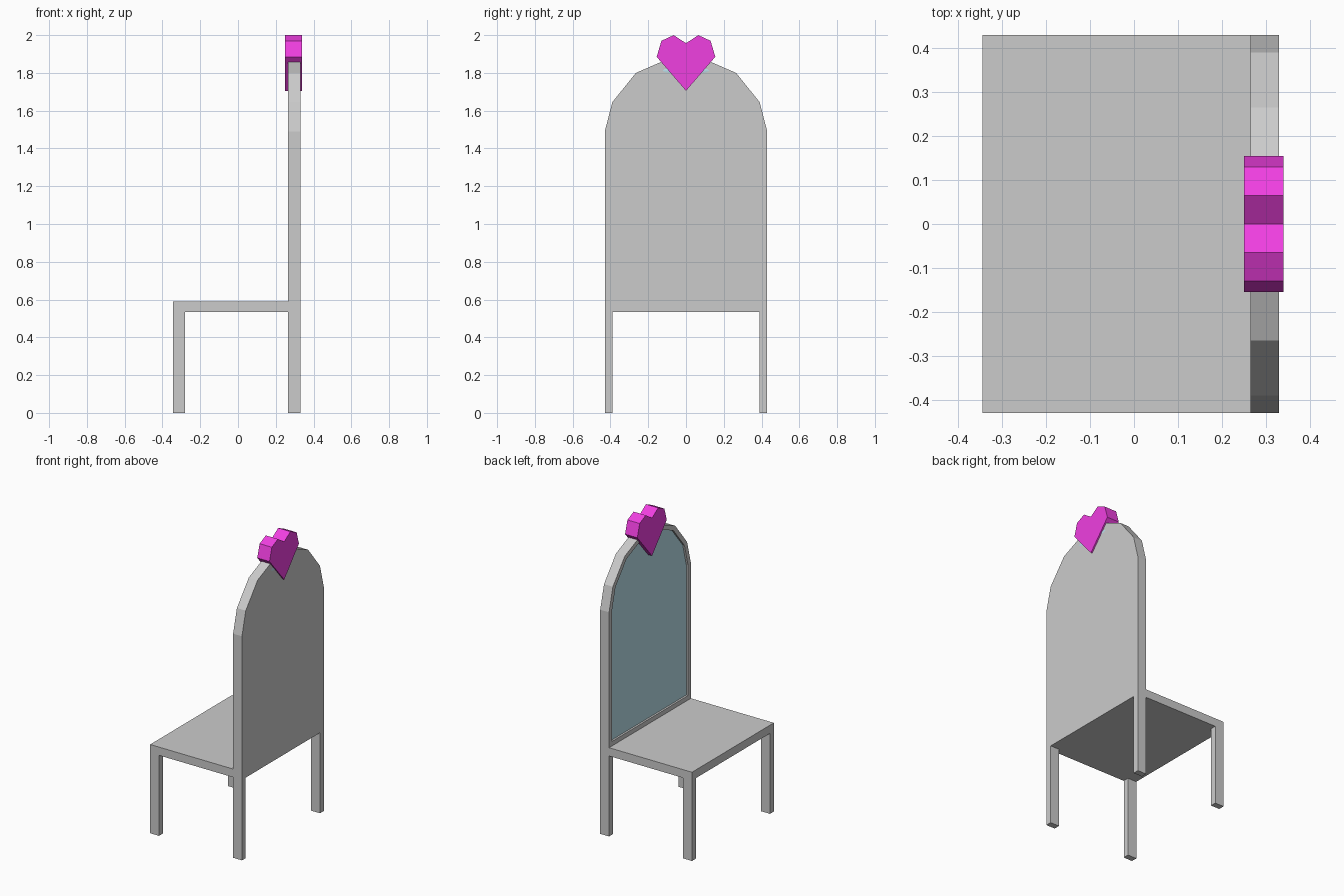
import bpy, bmesh

if "Cube" in bpy.data.objects:
    bpy.data.objects.remove(bpy.data.objects["Cube"])


def material(name, color):
    m = bpy.data.materials.new(name)
    m.diffuse_color = color
    m.use_nodes = True
    m.node_tree.nodes["Principled BSDF"].inputs["Base Color"].default_value = m.diffuse_color
    return m


def finish(name, bm, mat=None):
    mesh = bpy.data.meshes.new(name)
    bm.to_mesh(mesh)
    bm.free()
    ob = bpy.data.objects.new(name, mesh)
    bpy.context.collection.objects.link(ob)
    if mat:
        mesh.materials.append(mat)
    return ob


def box(name, lo, hi):
    bm = bmesh.new()
    bmesh.ops.create_cube(bm, size=1)
    for v in bm.verts:
        for i in range(3):
            v.co[i] = lo[i] if v.co[i] < 0 else hi[i]
    return finish(name, bm)


def mirrored(half):
    # Complete a right-half (y, z) outline across y = 0
    return half + [(-y, z) for y, z in reversed(half) if y > 0]


def prism(outline, x0, x1):
    bm = bmesh.new()
    f = bm.faces.new([bm.verts.new((x0, y, z)) for y, z in outline])
    ext = bmesh.ops.extrude_face_region(bm, geom=[f], use_keep_orig=True)
    for v in ext["geom"]:
        if isinstance(v, bmesh.types.BMVert):
            v.co.x = x1
    bmesh.ops.recalc_face_normals(bm, faces=bm.faces)
    return bm


blue = material("pale_blue", (0.5, 0.75, 0.83, 1))
pink = material("pink", (0.87, 0.05, 0.75, 1))

# Seat and four legs
box("seat", (-0.345, -0.43, 0.535), (0.33, 0.43, 0.59))
for s, side in ((-1, "right"), (1, "left")):
    y0, y1 = sorted((s * 0.39, s * 0.43))
    box(side + "_front_leg", (-0.345, y0, 0), (-0.28, y1, 0.535))
    box(side + "_back_leg", (0.265, y0, 0), (0.33, y1, 0.535))

# Arched backrest with a shallow recess in its front
arch = mirrored([(0.43, 0.59), (0.43, 1.49), (0.39, 1.645), (0.265, 1.80), (0.12, 1.863)])
bm = prism(arch, 0.265, 0.33)
front = min(bm.faces, key=lambda f: f.calc_center_median().x)
bmesh.ops.inset_region(bm, faces=[front], thickness=0.03, use_even_offset=True)
bmesh.ops.inset_region(bm, faces=[front], thickness=0.0, depth=-0.022)
for v in front.verts:
    v.co.x = 0.287
finish("backrest", bm)

# Softly domed cushion inside the recess
bm = bmesh.new()
face = bm.faces.new([bm.verts.new((0.286, y, z)) for y, z in arch])
bm.normal_update()
if face.normal.x > 0:
    face.normal_flip()
rim = bmesh.ops.inset_region(bm, faces=[face], thickness=0.03, use_even_offset=True)["faces"]
bmesh.ops.delete(bm, geom=rim, context="FACES")
bmesh.ops.inset_region(bm, faces=[face], thickness=0.07, use_even_offset=True)
for v in face.verts:
    v.co.x = 0.278
for f in bm.faces:
    f.smooth = True
finish("cushion", bm, blue)

# Sliver of cushion showing through behind the heart
bm = bmesh.new()
bmesh.ops.create_uvsphere(bm, u_segments=20, v_segments=10, radius=1)
for v in bm.verts:
    v.co = (0.325 + v.co.x * 0.008, v.co.y * 0.16, 1.812 + v.co.z * 0.025)
for f in bm.faces:
    f.smooth = True
finish("cushion_rear", bm, blue)

# Heart ornament
heart = mirrored([(0, 1.705), (0.155, 1.885), (0.13, 1.97), (0.065, 2.0), (0, 1.957)])
heart = [heart[i] for i in range(5)] + [(-y, z) for y, z in reversed(heart[1:4])]
finish("heart", prism(heart, 0.25, 0.34), pink)
